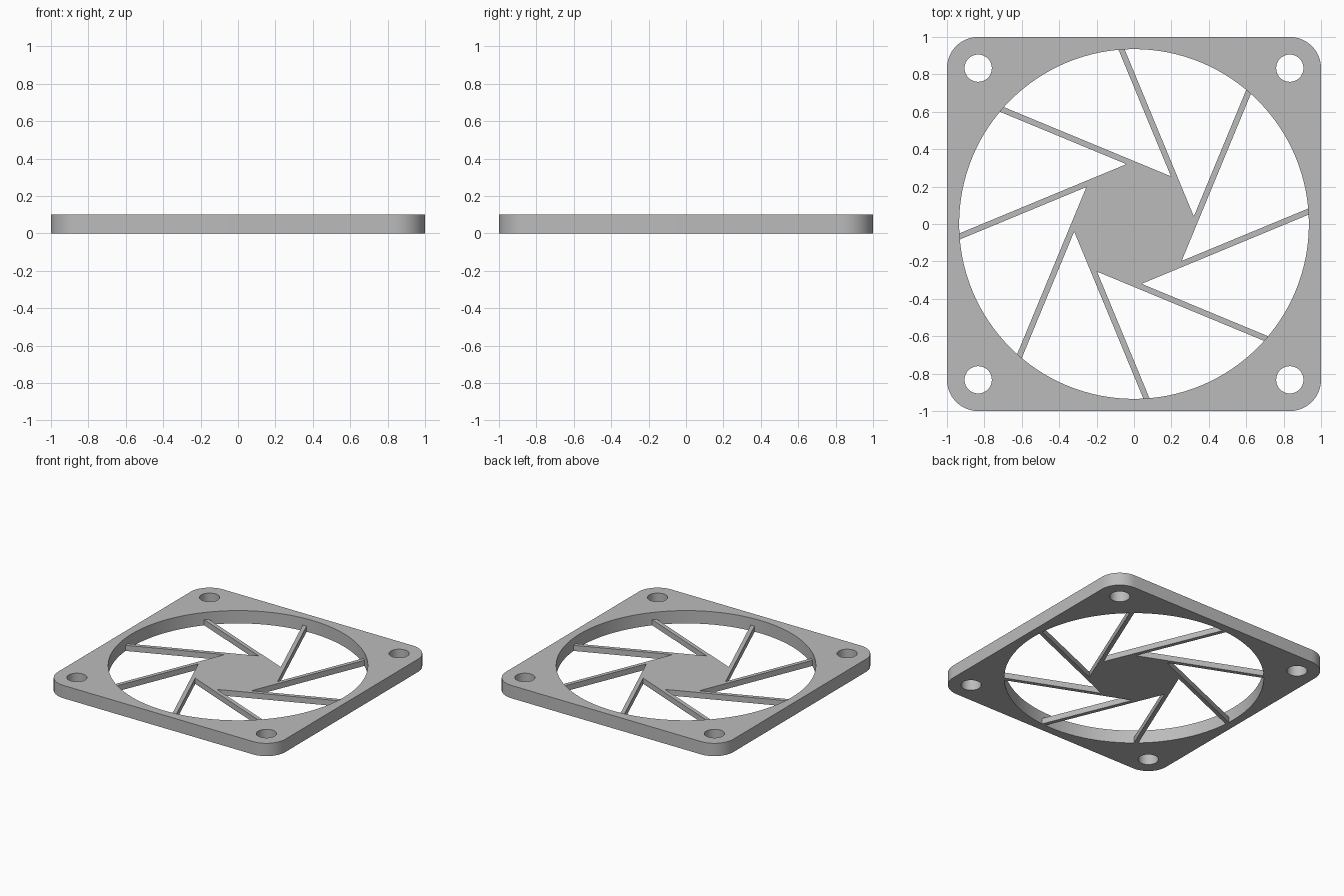
import bpy, bmesh, math
from mathutils import Vector

if "Cube" in bpy.data.objects:
    bpy.data.objects.remove(bpy.data.objects["Cube"], do_unlink=True)

FRAME_HEIGHT, GRILLE_HEIGHT = 0.102, 0.045
RIM = 0.935           # radius of the large opening
CORNER = 0.833        # centre of corner rounding and screw holes
OUTER, INNER = 0.311, 0.28   # distance of spoke edges from the centre

grey = bpy.data.materials.new("grey plastic")
grey.use_nodes = True
colour = (0.5, 0.5, 0.5, 1)
grey.diffuse_color = colour
grey.node_tree.nodes["Principled BSDF"].inputs["Base Color"].default_value = colour


def arc(cx, cy, r, start, sweep, n):
    return [(cx + r * math.cos(start + sweep * i / n),
             cy + r * math.sin(start + sweep * i / n)) for i in range(n + 1)]


def circle(cx, cy, r, n):
    return arc(cx, cy, r, 0, math.tau, n)[:-1]


def plate(name, loops, height):
    """Fill closed outlines (first outer, then holes) and extrude upward."""
    bm = bmesh.new()
    edges = []
    for loop in loops:
        vs = [bm.verts.new((x, y, 0)) for x, y in loop]
        edges += [bm.edges.new((a, b)) for a, b in zip(vs, vs[1:] + vs[:1])]
    bmesh.ops.triangle_fill(bm, edges=edges, use_beauty=True, normal=(0, 0, 1))
    ext = bmesh.ops.extrude_face_region(bm, geom=bm.faces[:], use_keep_orig=True)
    top = [g for g in ext["geom"] if isinstance(g, bmesh.types.BMVert)]
    bmesh.ops.translate(bm, verts=top, vec=(0, 0, height))
    bmesh.ops.recalc_face_normals(bm, faces=bm.faces[:])
    mesh = bpy.data.meshes.new(name)
    bm.to_mesh(mesh)
    bm.free()
    mesh.materials.append(grey)
    obj = bpy.data.objects.new(name, mesh)
    bpy.context.collection.objects.link(obj)
    bpy.ops.object.select_all(action='DESELECT')
    obj.select_set(True)
    bpy.context.view_layer.objects.active = obj
    bpy.ops.object.shade_smooth_by_angle(angle=math.radians(30))
    return obj


# Square frame with rounded corners, fan opening and four screw holes
corners = [(CORNER, CORNER), (-CORNER, CORNER), (-CORNER, -CORNER), (CORNER, -CORNER)]
outline = []
for k, (x, y) in enumerate(corners):
    outline += arc(x, y, 1 - CORNER, k * math.pi / 2, math.pi / 2, 12)
holes = [circle(x, y, 0.073, 32) for x, y in corners]
plate("frame", [outline, circle(0, 0, RIM, 128)] + holes, FRAME_HEIGHT)

# Octagonal hub with eight tangential spokes, one pinwheel outline
reach = RIM + 0.002
notch = (OUTER * math.cos(math.pi / 4) - INNER) / math.sin(math.pi / 4)
pinwheel = []
for k in range(8):
    a = math.radians(22.5 + 45 * k)
    n = Vector((math.cos(a), math.sin(a)))
    t = Vector((-n.y, n.x))
    pinwheel += [n * OUTER + t * notch,
                 n * OUTER + t * math.sqrt(reach**2 - OUTER**2),
                 n * INNER + t * math.sqrt(reach**2 - INNER**2)]
plate("hub_and_spokes", [pinwheel], GRILLE_HEIGHT)
